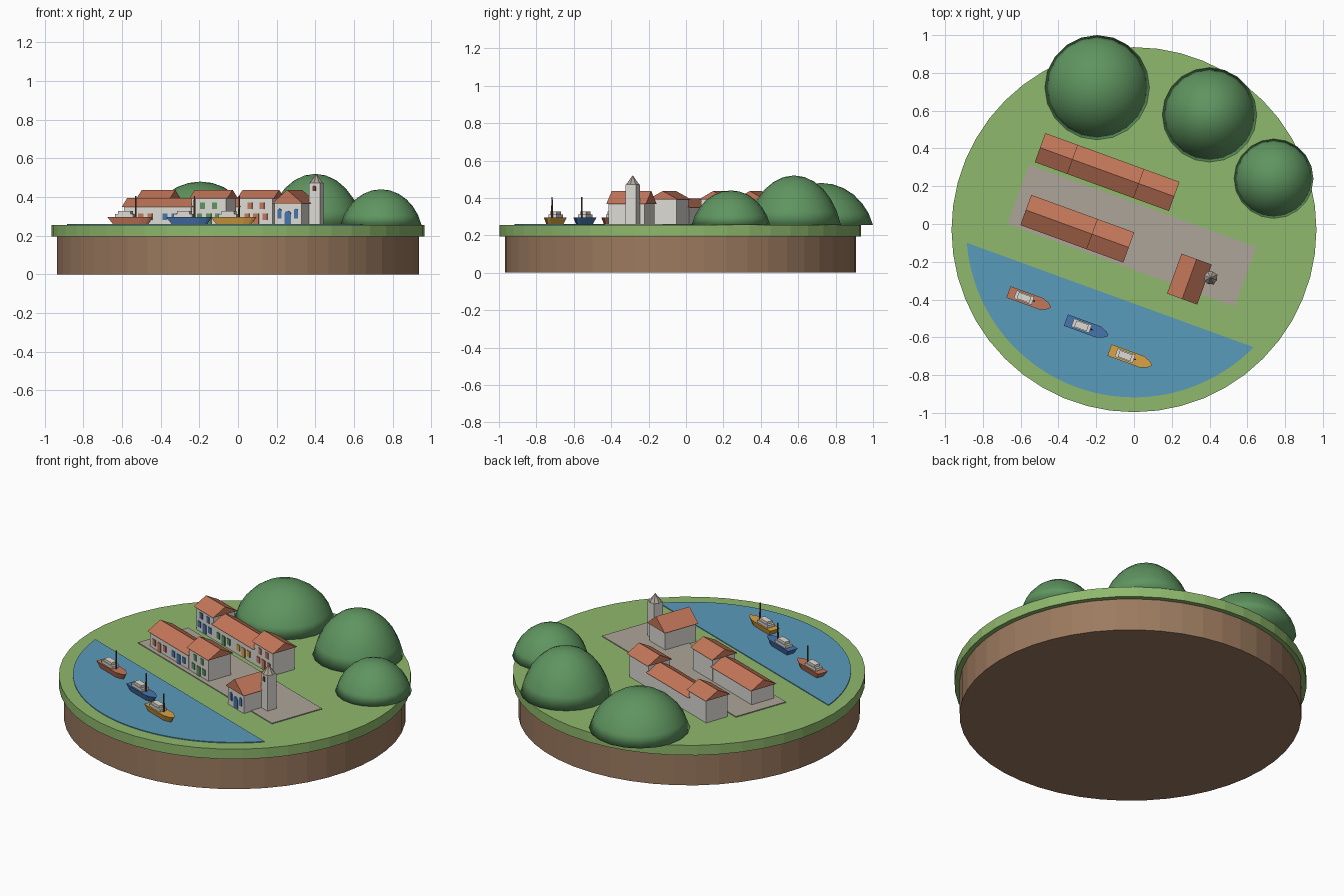
import bpy, bmesh, math
from mathutils import Matrix, Vector

if "Cube" in bpy.data.objects:
    bpy.data.objects.remove(bpy.data.objects["Cube"], do_unlink=True)


def material(name, hex_code):
    rgb = [int(hex_code[i:i + 2], 16) / 255 for i in (0, 2, 4)]
    col = [c / 12.92 if c < 0.04045 else ((c + 0.055) / 1.055) ** 2.4 for c in rgb] + [1]
    m = bpy.data.materials.new(name)
    m.use_nodes = True
    m.diffuse_color = col
    m.node_tree.nodes["Principled BSDF"].inputs["Base Color"].default_value = col
    return m


GRASS = material("grass_green", "8fb86c")
SOIL = material("soil_brown", "9c7a5f")
WATER = material("water_blue", "5a9bbb")
PAVING = material("paving_grey", "aea599")
ROOF = material("terracotta", "c4775a")
WALL = material("wall_white", "dedbd4")
TREE = material("hill_green", "5f9560")
BLUE = material("paint_blue", "4775ad")
YELLOW = material("paint_yellow", "d9a344")
WOOD = material("mast_brown", "704630")

# The village is turned relative to the round base
CENTRE = Matrix.Translation((0, -0.03, 0))
TOWN = CENTRE @ Matrix.Rotation(math.radians(-20), 4, "Z")
GROUND = 0.255


def finish(name, bm, mat, frame):
    bmesh.ops.recalc_face_normals(bm, faces=bm.faces)
    bm.transform(frame)
    mesh = bpy.data.meshes.new(name)
    bm.to_mesh(mesh)
    bm.free()
    mesh.materials.append(mat)
    ob = bpy.data.objects.new(name, mesh)
    bpy.context.collection.objects.link(ob)
    return ob


def loft(name, loops, mat, frame=TOWN):
    """Closed solid through matching loops of points, capped at both ends."""
    bm = bmesh.new()
    rings = [[bm.verts.new(p) for p in loop] for loop in loops]
    n = len(rings[0])
    bm.faces.new(rings[0])
    bm.faces.new(rings[-1])
    for a, b in zip(rings, rings[1:]):
        for i in range(n):
            j = (i + 1) % n
            bm.faces.new((a[i], a[j], b[j], b[i]))
    return finish(name, bm, mat, frame)


def slab(name, outline, z0, z1, mat, frame=TOWN):
    return loft(name, [[(x, y, z) for x, y in outline] for z in (z0, z1)], mat, frame)


def box(name, x0, x1, y0, y1, z0, z1, mat):
    return slab(name, [(x0, y0), (x1, y0), (x1, y1), (x0, y1)], z0, z1, mat)


def circle(r, n, start=0.0, sweep=math.tau):
    return [(r * math.cos(start + sweep * i / n), r * math.sin(start + sweep * i / n)) for i in range(n)]


def cone(name, r0, r1, z0, z1, n, mat, x, y):
    loops = [[(x + a, y + b, z) for a, b in circle(r, n)] for r, z in ((r0, z0), (r1, z1))]
    return loft(name, loops, mat)


def gable_roof(name, x0, x1, y0, y1, z0, z1, along_y=False):
    if along_y:
        mid = (x0 + x1) / 2
        loops = [[(x0, y, z0), (x1, y, z0), (mid, y, z1)] for y in (y0, y1)]
    else:
        mid = (y0 + y1) / 2
        loops = [[(x, y0, z0), (x, y1, z0), (x, mid, z1)] for x in (x0, x1)]
    return loft(name, loops, ROOF)


def opening(name, x, y, z0, width, height, mat, arched=False):
    """Thin painted window or door plate on a front wall."""
    w = width / 2
    if arched:
        pts = [(x - w, z0), (x + w, z0)]
        pts += [(x + w * math.cos(a), z0 + height - w + w * math.sin(a))
                for a in (math.pi * i / 6 for i in range(7))]
    else:
        pts = [(x - w, z0), (x + w, z0), (x + w, z0 + height), (x - w, z0 + height)]
    loft(name, [[(px, y - t, pz) for px, pz in pts] for t in (-0.001, 0.004)], mat)


# Round base
slab("soil_base", circle(0.938, 48), 0, 0.195, SOIL, CENTRE)
slab("grass_top", circle(0.966, 48), 0.195, GROUND, GRASS, CENTRE)

# Harbour water: circle segment with a straight quay edge
R_WATER, QUAY = 0.888, -0.368
a0 = math.asin(QUAY / R_WATER)
arc = circle(R_WATER, 32, math.pi - a0, math.pi + 2 * a0)
arc.append((R_WATER * math.cos(a0), QUAY))
slab("harbour_water", arc, GROUND - 0.005, 0.26, WATER)
box("village_square", -0.64, 0.64, -0.2, 0.135, GROUND - 0.005, 0.26, PAVING)

# Wooded hills: smooth caps with a wide foot
for i, (x, y, r, h) in enumerate([(-0.195, 0.723, 0.277, 0.225),
                                  (0.4, 0.578, 0.25, 0.265),
                                  (0.74, 0.24, 0.21, 0.185)]):
    edge = math.radians(74)
    loops = []
    for k in range(6):
        t = edge * (1 - k / 6)
        rise = (math.cos(t) - math.cos(edge)) / (1 - math.cos(edge))
        loops.append([(a, b, GROUND + h * rise) for a, b in circle(r * math.sin(t) / math.sin(edge), 20)])
    hill = loft(f"wooded_hill_{i + 1}", loops, TREE, Matrix.Translation((x, y, 0)))
    # Close the crown to a single peak
    bm = bmesh.new()
    bm.from_mesh(hill.data)
    crown = max(bm.faces, key=lambda f: f.calc_center_median().z)
    peak = bmesh.ops.poke(bm, faces=[crown])["verts"][0]
    peak.co.z = GROUND + h
    bm.to_mesh(hill.data)
    bm.free()
    for p in hill.data.polygons:
        p.use_smooth = True


def house(name, x0, x1, y0, y1, tall, paints):
    """Row house with one door and windows for every paint colour."""
    eave, ridge = (0.392, 0.437) if tall else (0.348, 0.396)
    o = 0.01
    box(name + "_walls", x0 + o, x1 - o, y0 + o, y1 - o, GROUND, eave, WALL)
    gable_roof(name + "_roof", x0, x1, y0, y1, eave, ridge)
    unit = (x1 - x0 - 2 * o) / len(paints)
    front = y0 + o
    for k, paint in enumerate(paints):
        mid = x0 + o + unit * (k + 0.5)
        opening(f"{name}_door_{k}", mid, front, 0.26, 0.03, 0.055, paint)
        for side in (-1, 1):
            opening(f"{name}_window_{k}", mid + side * 0.05, front, 0.28, 0.026, 0.036, paint)
            if tall:
                opening(f"{name}_upper_window_{k}", mid + side * 0.033, front, 0.337, 0.026, 0.036, paint)


# Two rows of houses
house("back_left_house", -0.616, -0.432, 0.156, 0.32, True, [BLUE])
house("back_middle_house", -0.45, -0.046, 0.156, 0.32, False, [TREE, YELLOW])
house("back_right_house", -0.062, 0.14, 0.156, 0.32, True, [ROOF])
house("front_left_house", -0.574, -0.186, -0.183, -0.013, False, [ROOF, BLUE])
house("front_right_house", -0.202, 0.006, -0.183, -0.013, True, [TREE])

# Church with bell tower
box("church_walls", 0.29, 0.44, -0.248, -0.043, GROUND, 0.367, WALL)
gable_roof("church_roof", 0.28, 0.45, -0.258, -0.033, 0.367, 0.437, along_y=True)
opening("church_door", 0.365, -0.248, 0.26, 0.036, 0.068, BLUE, True)
for side in (-1, 1):
    opening("church_window", 0.365 + side * 0.046, -0.248, 0.29, 0.022, 0.05, BLUE, True)
TX, TY, TW = 0.468, -0.101, 0.03
box("bell_tower", TX - TW, TX + TW, TY - TW, TY + TW, GROUND, 0.473, WALL)
cone("tower_spire", 0.036, 0.001, 0.473, 0.52, 8, PAVING, TX, TY)
opening("belfry_window", TX, TY - TW, 0.43, 0.018, 0.03, WOOD, True)


def boat(name, x, y, paint):
    """Fishing boat, stern at x, bow towards +x."""
    half = [(0, 0.032), (0.185, 0.032), (0.222, 0.017), (0.238, 0.003)]
    outline = half + [(a, -b) for a, b in reversed(half)]
    keel = [(x + 0.03 + a * 0.76, y + b * 0.65, 0.256) for a, b in outline]
    deck = [(x + a, y + b, 0.296) for a, b in outline]
    loft(name + "_hull", [keel, deck], paint)
    c = x + 0.088
    box(name + "_cabin", c - 0.05, c + 0.05, y - 0.023, y + 0.023, 0.295, 0.312, WALL)
    box(name + "_wheelhouse", c - 0.035, c + 0.035, y - 0.018, y + 0.018, 0.312, 0.327, WALL)
    cone(name + "_mast", 0.005, 0.004, 0.295, 0.405, 8, WOOD, x + 0.144, y)


boat("red_boat", -0.512, -0.537, ROOF)
boat("blue_boat", -0.175, -0.573, BLUE)
boat("yellow_boat", 0.096, -0.643, YELLOW)
